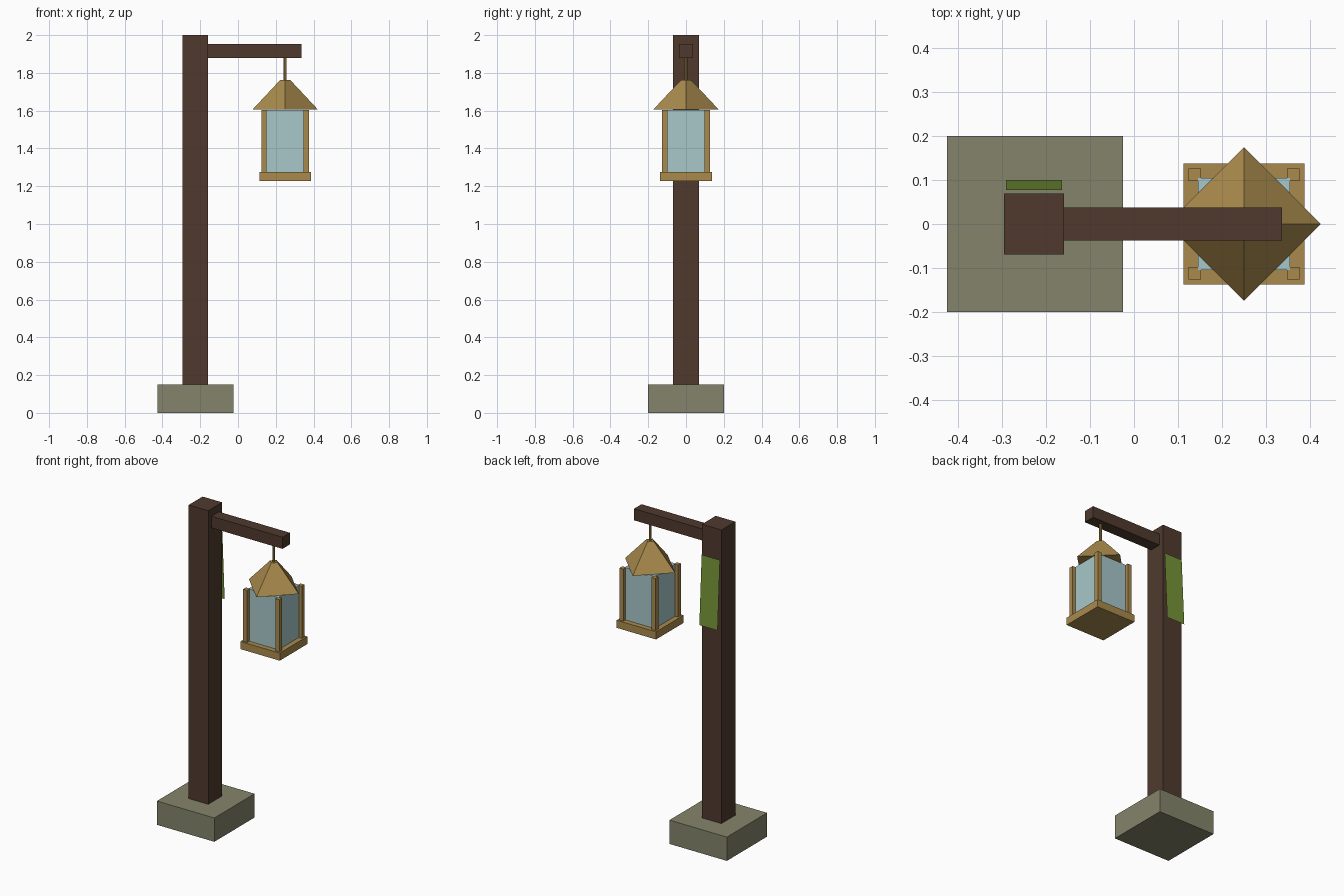
import bpy
import math

default_cube = bpy.data.objects.get("Cube")
if default_cube:
    bpy.data.objects.remove(default_cube, do_unlink=True)


def material(name, r, g, b):
    mat = bpy.data.materials.new(name)
    mat.use_nodes = True
    mat.diffuse_color = (r, g, b, 1)
    mat.node_tree.nodes["Principled BSDF"].inputs["Base Color"].default_value = (r, g, b, 1)
    return mat


wood = material("dark_wood", 0.080, 0.042, 0.027)
stone = material("mossy_stone", 0.231, 0.231, 0.147)
brass = material("brass", 0.400, 0.255, 0.074)
glass = material("pale_glass", 0.392, 0.571, 0.584)
moss = material("leaf_green", 0.174, 0.296, 0.037)


def finish(name, mat):
    obj = bpy.context.object
    obj.name = name
    obj.data.materials.append(mat)
    return obj


def box(name, mat, x, y, z):
    """Box from (low, high) ranges along each axis."""
    bpy.ops.mesh.primitive_cube_add(size=1, location=[sum(r) / 2 for r in (x, y, z)])
    obj = finish(name, mat)
    obj.scale = [r[1] - r[0] for r in (x, y, z)]
    return obj


def around(center, half):
    return (center - half, center + half)


def cone(name, mat, sides, r1, r2, x, z):
    bpy.ops.mesh.primitive_cone_add(vertices=sides, radius1=r1, radius2=r2,
                                    depth=z[1] - z[0], location=(x, 0, sum(z) / 2))
    return finish(name, mat)


POST_X = -0.227
LAMP_X = 0.25

# Stone footing, post and arm
box("stone_footing", stone, around(-0.225, 0.2), around(0, 0.2), (0, 0.15))
box("post", wood, around(POST_X, 0.068), around(0, 0.069), (0.15, 2.0))
box("arm", wood, (-0.17, 0.336), around(0, 0.037), (1.88, 1.953))

# Lantern
cone("hanging_rod", brass, 8, 0.008, 0.008, LAMP_X, (1.75, 1.885))
cone("lantern_roof", brass, 4, 0.174, 0.026, LAMP_X, (1.605, 1.763))
box("lantern_glass", glass, around(LAMP_X, 0.105), around(0, 0.105), (1.275, 1.604))
box("lantern_tray", brass, around(LAMP_X, 0.137), around(0, 0.137), (1.227, 1.275))
for side, sx in (("left", 1), ("right", -1)):
    for end, sy in (("front", -1), ("back", 1)):
        box(f"lantern_upright_{end}_{side}", brass,
            around(LAMP_X + sx * 0.112, 0.014), around(sy * 0.112, 0.014), (1.27, 1.603))

# Leaf hanging on the back of the post, its lower edge leaning outward
drop, lean = 0.435, 0.023
bpy.ops.mesh.primitive_plane_add(size=1, location=(POST_X, 0.089, 1.595),
                                 rotation=(-math.pi / 2 + math.atan2(lean, drop), 0, 0))
leaf = finish("hanging_leaf", moss)
leaf.scale = (0.127, math.hypot(drop, lean), 1)
